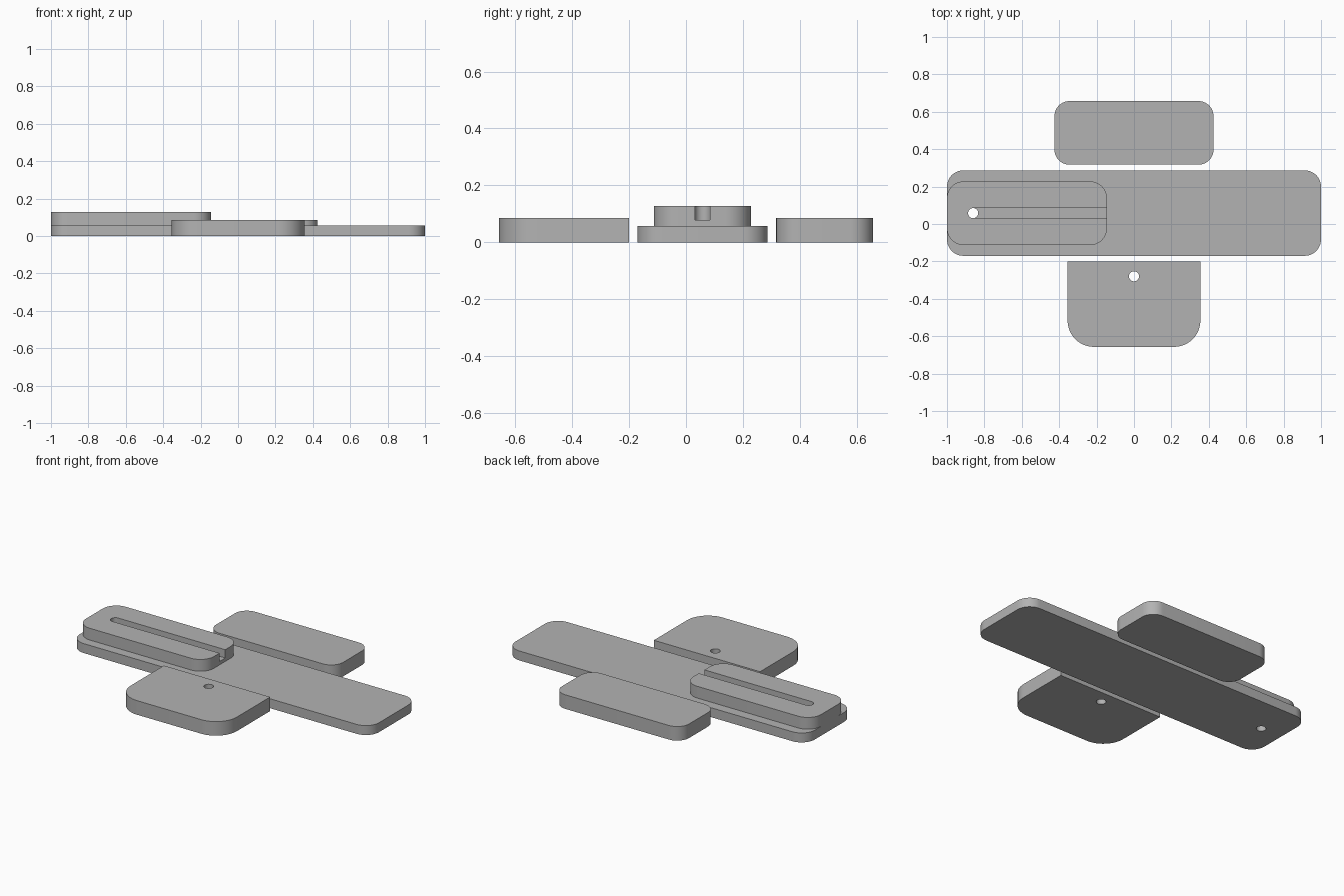
import bpy, bmesh, math

cube = bpy.data.objects.get("Cube")
if cube:
    bpy.data.objects.remove(cube, do_unlink=True)

grey = bpy.data.materials.new("plain grey")
grey.use_nodes = True
colour = (0.45, 0.45, 0.45, 1)
grey.diffuse_color = colour
grey.node_tree.nodes["Principled BSDF"].inputs["Base Color"].default_value = colour


def slab(name, x0, x1, y0, y1, z0, z1, front=0.0, back=0.0, steps=12):
    """Extrude a rectangle whose front and back corners are rounded."""
    corners = [(x1, y1, -1, -1, back, 0), (x0, y1, 1, -1, back, 90),
               (x0, y0, 1, 1, front, 180), (x1, y0, -1, 1, front, 270)]
    bm = bmesh.new()
    verts = []
    for x, y, sx, sy, r, start in corners:
        for i in range(steps + 1 if r else 1):
            a = math.radians(start + 90 * i / steps)
            verts.append(bm.verts.new((x + sx * r + r * math.cos(a),
                                       y + sy * r + r * math.sin(a), z0)))
    face = bm.faces.new(verts)
    grown = bmesh.ops.extrude_face_region(bm, geom=[face])["geom"]
    bmesh.ops.translate(bm, vec=(0, 0, z1 - z0),
                        verts=[v for v in grown if isinstance(v, bmesh.types.BMVert)])
    bmesh.ops.recalc_face_normals(bm, faces=bm.faces)
    mesh = bpy.data.meshes.new(name)
    bm.to_mesh(mesh)
    bm.free()
    obj = bpy.data.objects.new(name, mesh)
    bpy.context.collection.objects.link(obj)
    mesh.materials.append(grey)
    return obj


def cylinder(name, x, y, r, z0, z1):
    bpy.ops.mesh.primitive_cylinder_add(vertices=32, radius=r, depth=z1 - z0,
                                        location=(x, y, (z0 + z1) / 2))
    obj = bpy.context.object
    obj.name = name
    obj.data.materials.append(grey)
    return obj


def select(obj):
    bpy.ops.object.select_all(action='DESELECT')
    obj.select_set(True)
    bpy.context.view_layer.objects.active = obj


def cut(target, cutter):
    """Subtract the cutter for good, then discard it."""
    cutter.hide_render = True
    mod = target.modifiers.new("cut", 'BOOLEAN')
    mod.operation = 'DIFFERENCE'
    mod.solver = 'EXACT'
    mod.object = cutter
    select(target)
    bpy.ops.object.modifier_apply(modifier=mod.name)
    bpy.data.objects.remove(cutter, do_unlink=True)


hole_x, hole_y, hole_r = -0.86, 0.058, 0.027
base_top, slider_top, side_top = 0.057, 0.128, 0.085

# Long base plate with a pin hole
base = slab("base_plate", -1, 1, -0.17, 0.287, 0, base_top, 0.088, 0.088)
cut(base, cylinder("base_hole", hole_x, hole_y, hole_r, -0.1, 0.2))

# Raised block with an open groove that ends at the pin hole
block = slab("slotted_block", -1, -0.145, -0.113, 0.228, base_top, slider_top, 0.09, 0.09)
cut(block, slab("groove", hole_x, 0, hole_y - hole_r, hole_y + hole_r, 0.078, 0.2))
cut(block, cylinder("block_hole", hole_x, hole_y, hole_r, -0.1, 0.2))

# Loose plates behind and in front
back = slab("back_plate", -0.425, 0.425, 0.317, 0.657, 0, side_top, 0.08, 0.08)
front = slab("front_plate", -0.355, 0.355, -0.657, -0.2, 0, side_top, front=0.14)
cut(front, cylinder("front_hole", 0, -0.28, hole_r, -0.1, 0.2))

for part in (base, block, back, front):
    select(part)
    bpy.ops.object.shade_smooth_by_angle(angle=math.radians(30))
